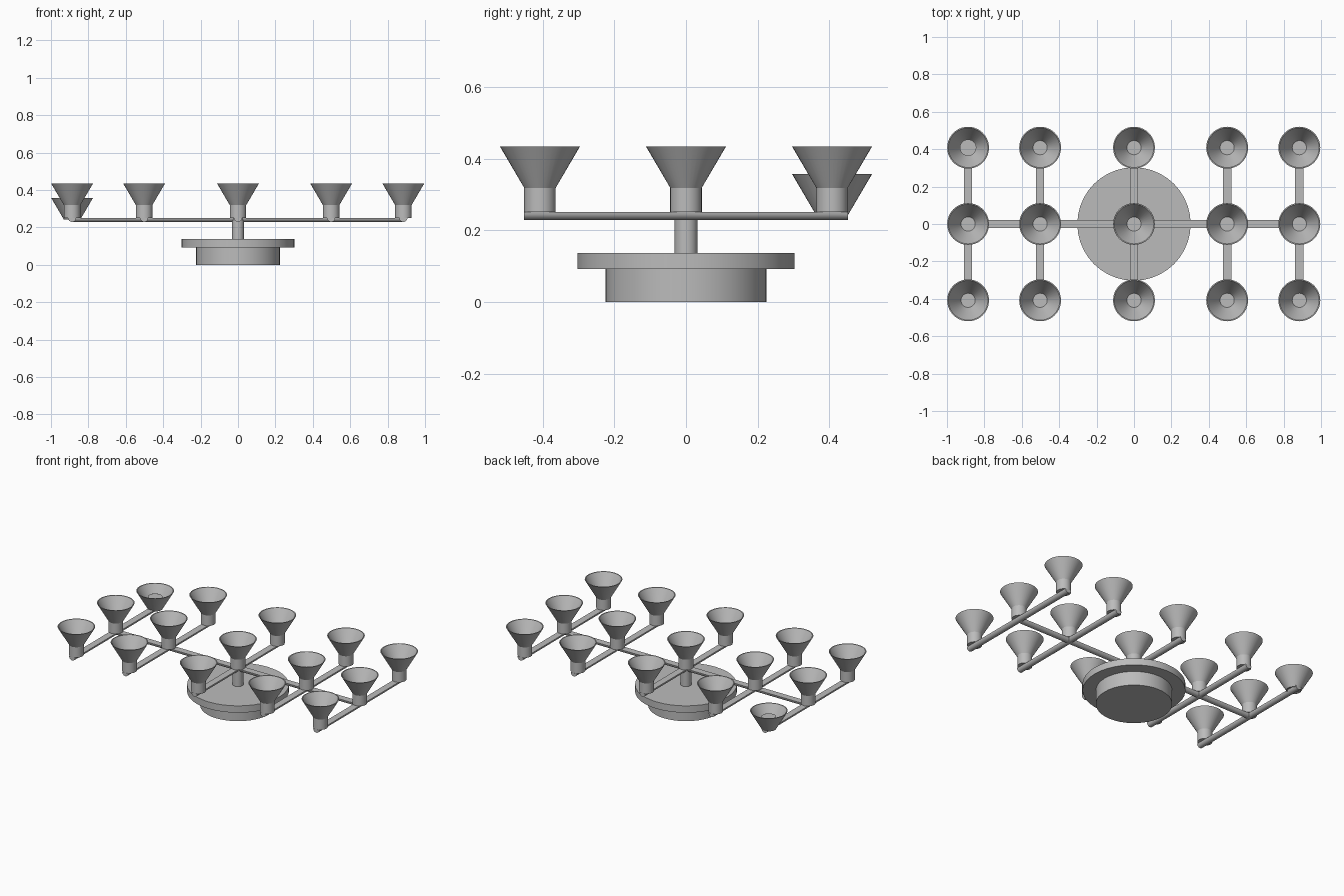
import bpy
import bmesh
import math
from mathutils import Matrix

cube = bpy.data.objects.get("Cube")
if cube:
    bpy.data.objects.remove(cube, do_unlink=True)

GREY = (0.5, 0.5, 0.5, 1)
metal = bpy.data.materials.new("plain grey")
metal.use_nodes = True
metal.diffuse_color = GREY
metal.node_tree.nodes["Principled BSDF"].inputs["Base Color"].default_value = GREY

SIDES = 40
BAR_BOTTOM, BAR_TOP = 0.229, 0.251
STEM_TOP, SHADE_TOP = 0.319, 0.435
STEM_RADIUS, SHADE_RADIUS = 0.044, 0.112
COLUMNS = (-0.887, -0.502, 0, 0.498, 0.884)
ROWS = (-0.408, 0, 0.408)


def finish(name, bm, location=(0, 0, 0)):
    bmesh.ops.recalc_face_normals(bm, faces=bm.faces)
    mesh = bpy.data.meshes.new(name)
    bm.to_mesh(mesh)
    bm.free()
    mesh.materials.append(metal)
    obj = bpy.data.objects.new(name, mesh)
    obj.location = location
    bpy.context.collection.objects.link(obj)
    bpy.ops.object.select_all(action="DESELECT")
    obj.select_set(True)
    bpy.context.view_layer.objects.active = obj
    bpy.ops.object.shade_smooth_by_angle(angle=math.radians(30))
    return obj


def cylinder(name, radius, bottom, top, x=0, y=0):
    bm = bmesh.new()
    bmesh.ops.create_cone(bm, cap_ends=True, segments=SIDES, radius1=radius,
                          radius2=radius, depth=top - bottom)
    return finish(name, bm, (x, y, (bottom + top) / 2))


def shade(name, x, y, drop=0):
    """Thin-walled funnel, open at both ends, turned from its wall section."""
    wall = 0.006
    section = [(STEM_RADIUS, STEM_TOP), (SHADE_RADIUS, SHADE_TOP),
               (SHADE_RADIUS - wall, SHADE_TOP), (STEM_RADIUS - wall, STEM_TOP)]
    bm = bmesh.new()
    verts = [bm.verts.new((r, 0, z)) for r, z in section]
    edges = [bm.edges.new((verts[i], verts[i - 1])) for i in range(len(verts))]
    bmesh.ops.spin(bm, geom=verts + edges, cent=(0, 0, 0), axis=(0, 0, 1),
                   angle=math.tau, steps=SIDES)
    bmesh.ops.remove_doubles(bm, verts=bm.verts, dist=1e-5)
    return finish(name, bm, (x, y, -drop + 0.0) if drop else (x, y, 0))


def half_round_bar(name, length, x=0, along_x=False):
    """Bar with a flat top and a rounded underside."""
    depth = BAR_TOP - BAR_BOTTOM
    bm = bmesh.new()
    arc = [math.pi * i / 12 for i in range(13)]
    verts = [bm.verts.new((depth * math.cos(a), -length / 2, -depth * math.sin(a)))
             for a in arc]
    face = bm.faces.new(verts)
    extruded = bmesh.ops.extrude_face_region(bm, geom=[face], use_keep_orig=True)
    moved = [g for g in extruded["geom"] if isinstance(g, bmesh.types.BMVert)]
    bmesh.ops.translate(bm, verts=moved, vec=(0, length, 0))
    if along_x:
        bmesh.ops.rotate(bm, verts=bm.verts, matrix=Matrix.Rotation(math.pi / 2, 3, "Z"))
    return finish(name, bm, (x, 0, BAR_TOP))


# Stepped ceiling base and its post
cylinder("base_drum", 0.225, 0, 0.092)
cylinder("base_plate", 0.303, 0.092, 0.137)
cylinder("post", 0.032, 0.137, BAR_TOP)

# Long bar and the cross bars
half_round_bar("long_bar", COLUMNS[-1] - COLUMNS[0], along_x=True)
for i, x in enumerate(COLUMNS):
    half_round_bar(f"cross_bar_{i + 1}", 2 * (ROWS[-1] + STEM_RADIUS), x)

# Lamp stems and funnel shades; the back right shade has slipped down its stem
for i, x in enumerate(COLUMNS):
    for j, y in enumerate(ROWS):
        slipped = i == 0 and j == len(ROWS) - 1
        cylinder(f"lamp_stem_{i + 1}_{j + 1}", STEM_RADIUS, BAR_TOP, STEM_TOP, x, y)
        shade(f"lamp_shade_{i + 1}_{j + 1}", x, y, 0.077 if slipped else 0)
